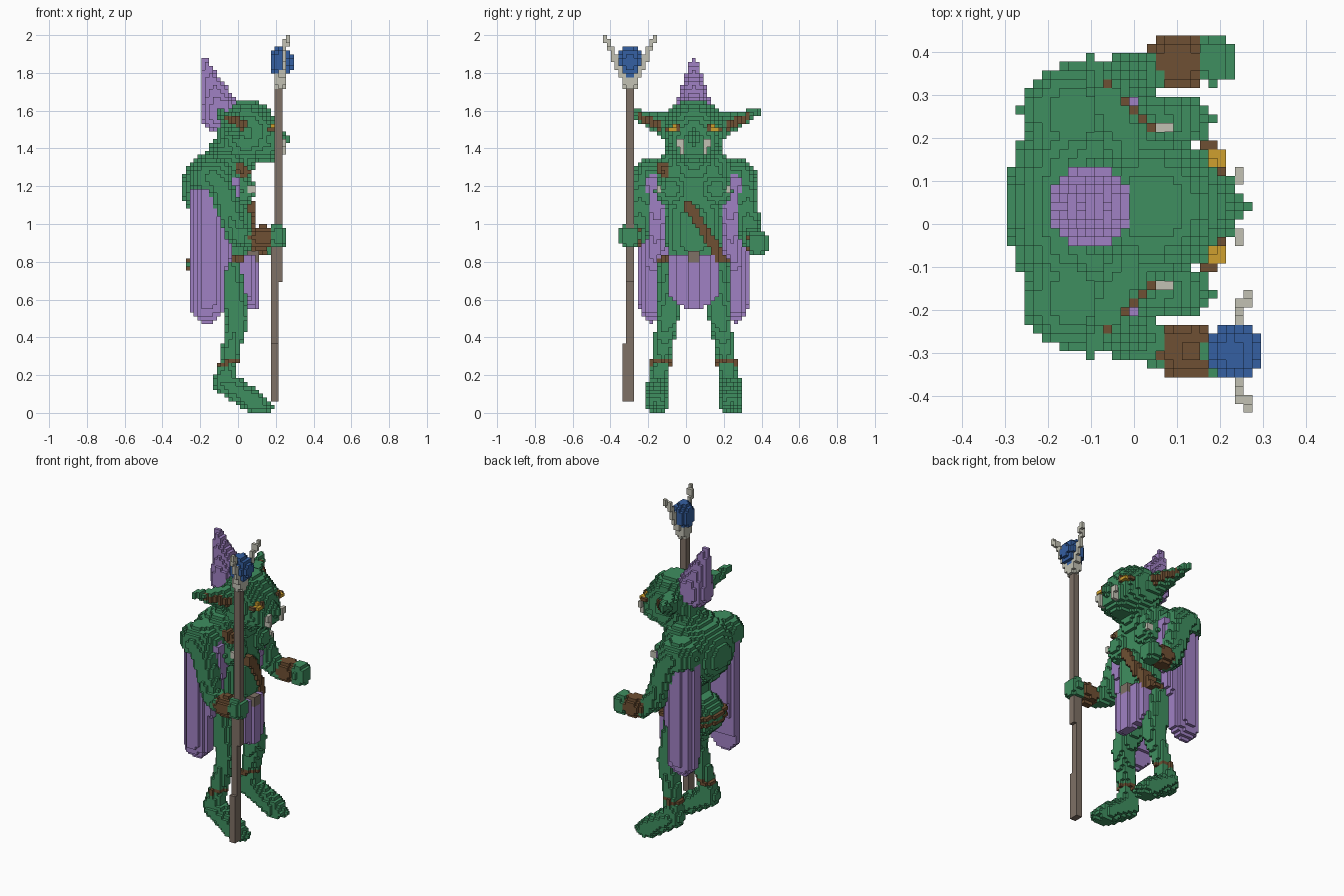
import bpy
import bmesh
import math
from mathutils import Vector

cube = bpy.data.objects.get("Cube")
if cube:
    bpy.data.objects.remove(cube, do_unlink=True)

# Block grid: every part is a solid filled with small cubes
H = 2 / 98
NX, NY, NZ = 29, 43, 98
CY = 0.041          # symmetry plane of the body
cells = {}          # block -> part name
part_colour = {}


def material(name, hex_colour):
    rgb = [int(hex_colour[i:i + 2], 16) / 255 for i in (0, 2, 4)]
    lin = [c / 12.92 if c <= 0.04045 else ((c + 0.055) / 1.055) ** 2.4 for c in rgb]
    m = bpy.data.materials.new(name)
    m.use_nodes = True
    m.diffuse_color = (*lin, 1)
    m.node_tree.nodes["Principled BSDF"].inputs["Base Color"].default_value = (*lin, 1)
    return m


GREEN = material("green skin", "3f8f60")
PURPLE = material("purple cloth", "a081c4")
BROWN = material("brown leather", "6f5033")
WOOD = material("grey wood", "7f7166")
BONE = material("pale bone", "c2c1b3")
BLUE = material("blue crystal", "3560a2")
YELLOW = material("yellow eye", "cfa02e")


# Shapes: each returns (test, low corner, high corner)
def ellipsoid(c, r, power=2.0):
    def test(x, y, z):
        return (abs((x - c[0]) / r[0]) ** power + abs((y - c[1]) / r[1]) ** power
                + abs((z - c[2]) / r[2]) ** power) <= 1
    return test, [a - b for a, b in zip(c, r)], [a + b for a, b in zip(c, r)]


def limb(a, b, ra, rb):
    a, b = Vector(a), Vector(b)
    d = b - a
    length2 = d.length_squared

    def test(x, y, z):
        p = Vector((x, y, z)) - a
        t = min(1, max(0, p.dot(d) / length2))
        return (p - d * t).length <= ra + (rb - ra) * t
    r = max(ra, rb)
    return test, [min(a[i], b[i]) - r for i in range(3)], [max(a[i], b[i]) + r for i in range(3)]


def box(lo, hi, rule=lambda x, y, z: True):
    def test(x, y, z):
        return all(l <= v <= h for l, v, h in zip(lo, (x, y, z), hi)) and rule(x, y, z)
    return test, lo, hi


def fill(name, colour, *shapes):
    part_colour[name] = colour
    for test, lo, hi in shapes:
        rng = []
        for l, h, n, off in zip(lo, hi, (NX, NY, NZ), (NX / 2, NY / 2, 0)):
            rng.append(range(max(0, math.floor(l / H + off)), min(n, math.ceil(h / H + off) + 1)))
        for i in rng[0]:
            for j in rng[1]:
                for k in rng[2]:
                    if test((i + 0.5 - NX / 2) * H, (j + 0.5 - NY / 2) * H, (k + 0.5) * H):
                        cells[i, j, k] = name


def mirrored(s):
    """Point maker: x, distance from the body plane, z."""
    return lambda x, off, z: (x, CY + s * off, z)


SIDES = (("left", 1), ("right", -1))

# Torso
fill("torso", GREEN,
     ellipsoid((-0.12, CY, 1.19), (0.178, 0.26, 0.2)),
     ellipsoid((-0.07, CY, 1.29), (0.14, 0.21, 0.13)),
     limb((-0.05, CY, 1.33), (0.03, CY, 1.42), 0.13, 0.12),
     ellipsoid((-0.03, CY, 1.17), (0.09, 0.18, 0.15)),
     ellipsoid((-0.035, CY, 0.97), (0.105, 0.15, 0.24), 2.5),
     ellipsoid((-0.1, CY, 0.78), (0.168, 0.165, 0.13)))
for side, s in SIDES:
    at = mirrored(s)
    fill(side + "_shoulder", GREEN, ellipsoid(at(-0.138, 0.22, 1.245), (0.128, 0.113, 0.105)))

# Side cape panels with rounded section, narrowing to the hem
for side, s in SIDES:
    def panel(x, y, z, s=s):
        off = (y - CY) * s
        inner = 0.13 if z > 0.9 else 0.13 + 0.07 * (0.9 - z) / 0.4
        return (inner < off and z > 0.475 + 8 * (x + 0.165) ** 2 + 20 * (off - 0.225) ** 2
                and abs((x + 0.155) / 0.092) ** 2.3 + abs((off - 0.2) / 0.09) ** 2.3 <= 1)
    lo, hi = sorted((CY + s * 0.12, CY + s * 0.29))
    fill(side + "_cape_panel", PURPLE, box((-0.25, lo, 0.47), (-0.06, hi, 1.21), panel))

# Legs, chest and arms
for side, s in SIDES:
    at = mirrored(s)
    fill(side + "_leg", GREEN,
         limb(at(-0.07, 0.105, 0.76), at(0.0, 0.14, 0.5), 0.095, 0.06),
         limb(at(0.0, 0.14, 0.5), at(-0.055, 0.17, 0.26), 0.06, 0.045),
         limb(at(-0.055, 0.17, 0.26), at(-0.07, 0.185, 0.16), 0.048, 0.06),
         limb(at(-0.07, 0.185, 0.16), at(0.1, 0.2, 0.05), 0.062, 0.06),
         *[limb(at(0.09, o, 0.04), at(tip, o, 0.03), 0.03, 0.024)
           for o, tip in ((0.17, 0.145), (0.2, 0.165), (0.23, 0.14))])
    fill(side + "_anklet", BROWN, box(
        (-0.12, CY + s * 0.17 - 0.06, 0.24), (0.02, CY + s * 0.17 + 0.06, 0.29),
        lambda x, y, z, s=s: math.hypot(x + 0.055, y - CY - s * 0.17) < 0.056
        and abs(z - 0.265 - 0.25 * (x + 0.055)) < 0.013))

    fill(side + "_pec", GREEN, ellipsoid(at(0.02, 0.12, 1.18), (0.072, 0.085, 0.085)))
    fill(side + "_chest_stud", BONE, limb(at(0.075, 0.184, 1.17), at(0.075, 0.184, 1.2), 0.015, 0.015))
    dx, dz = (0.0, 0.0) if s < 0 else (-0.022, -0.03)
    fill(side + "_arm", GREEN,
         limb(at(-0.09, 0.268, 1.2), at(-0.01, 0.295, 0.95), 0.07, 0.058),
         limb(at(-0.01, 0.295, 0.95), at(0.06, 0.325, 0.92 + dz), 0.06, 0.052))
    fill(side + "_bracer", BROWN,
         limb(at(0.115 + dx, 0.335, 0.925 + dz), at(0.135 + dx, 0.335, 0.93 + dz), 0.064, 0.064))
    fill(side + "_hand", GREEN, ellipsoid(at(0.21 + dx, 0.339, 0.937 + dz * 1.4), (0.05, 0.054, 0.06), 3))
    # Front edge of the cape, running from the collar down inside the arm
    fill(side + "_cape_edge", PURPLE,
         limb(at(-0.015, 0.218, 1.225), at(-0.03, 0.195, 1.1), 0.034, 0.042),
         limb(at(-0.03, 0.195, 1.1), at(-0.085, 0.21, 0.8), 0.045, 0.045))

fill("shoulder_tie", BROWN, limb((0.01, -0.125, 1.31), (0.035, -0.115, 1.27), 0.028, 0.028))

# Belt, loincloth and sash
fill("belt", BROWN, box(
    (-0.28, CY - 0.19, 0.75), (0.1, CY + 0.19, 0.84),
    lambda x, y, z: ((x + 0.095) / 0.178) ** 2 + ((y - CY) / 0.192) ** 2 <= 1
    and (0.795 < z < (0.84 if x > -0.06 else 0.815) or (x < -0.15 and z < 0.775))))
fill("loincloth", PURPLE, box(
    (0.0, CY - 0.14, 0.54), (0.105, CY + 0.14, 0.83),
    lambda x, y, z: 0.05 < x + 2.5 * (y - CY) ** 2 < 0.105 and z > 0.55 + 4 * (y - CY) ** 2))
fill("buckle", WOOD, box((0.06, CY - 0.035, 0.8), (0.112, CY + 0.035, 0.85)))
fill("sash", BROWN, box(
    (0.0, -0.02, 0.79), (0.1, 0.23, 1.13),
    lambda x, y, z: abs(y - (1.12 - z) * 0.62) < 0.032
    and ((x + 0.035) / 0.125) ** 2 + ((y - CY) / 0.22) ** 2 <= 1))

# Head, ears and face
fill("head", GREEN,
     ellipsoid((0.045, CY, 1.485), (0.165, 0.167, 0.178)),
     ellipsoid((0.125, CY, 1.5), (0.09, 0.145, 0.09)),
     ellipsoid((0.145, CY, 1.42), (0.1, 0.125, 0.095)),
     limb((0.17, CY, 1.48), (0.235, CY, 1.45), 0.05, 0.035))
for side, s in SIDES:
    at = mirrored(s)
    fill(side + "_ear", GREEN, limb(at(-0.01, 0.14, 1.52), at(-0.11, 0.355, 1.6), 0.067, 0.012))
    fill(side + "_ear_inner", BROWN, limb(at(0.018, 0.182, 1.525), at(-0.065, 0.29, 1.572), 0.028, 0.015))
    fill(side + "_eye", YELLOW,
         limb(at(0.19, 0.102, 1.5), at(0.19, 0.122, 1.5), 0.017, 0.017),
         limb(at(0.184, 0.102, 1.5), at(0.184, 0.102, 1.52), 0.015, 0.015))
    fill(side + "_brow", BROWN,
         limb(at(0.204, 0.082, 1.5), at(0.204, 0.082, 1.52), 0.008, 0.008),
         limb(at(0.165, 0.143, 1.5), at(0.185, 0.143, 1.5), 0.012, 0.012))
    fill(side + "_tusk", BONE, limb(at(0.235, 0.058, 1.385), at(0.243, 0.075, 1.44), 0.016, 0.017))

# Pointed hat
fill("hat", PURPLE, ellipsoid((-0.1, CY, 1.585), (0.1, 0.1, 0.105)),
     limb((-0.1, CY, 1.62), (-0.178, CY, 1.87), 0.098, 0.014))

# Staff with a crystal held between two prongs
fill("staff", WOOD,
     box((0.17, -0.318, 0.06), (0.215, -0.273, 1.0)),
     box((0.19, -0.318, 0.7), (0.236, -0.273, 1.76)),
     box((0.17, -0.34, 0.06), (0.215, -0.273, 0.37)))
fill("staff_cup", BONE, ellipsoid((0.225, -0.296, 1.76), (0.035, 0.048, 0.04), 3))
fill("crystal", BLUE, ellipsoid((0.23, -0.296, 1.86), (0.066, 0.066, 0.08)))
for side, s in SIDES:
    fill(side + "_prong", BONE,
         limb((0.235, -0.296 + s * 0.045, 1.78), (0.245, -0.296 + s * 0.085, 1.89), 0.016, 0.016),
         limb((0.245, -0.296 + s * 0.085, 1.89), (0.26, -0.296 + s * 0.13, 1.99), 0.017, 0.015))

# Turn the blocks of each part into a mesh of outer faces
AXES = [(a, d) for a in range(3) for d in (0, 1)]
for name, colour in part_colour.items():
    bm = bmesh.new()
    corners = {}

    def corner(p):
        if p not in corners:
            corners[p] = bm.verts.new(((p[0] - NX / 2) * H, (p[1] - NY / 2) * H, p[2] * H))
        return corners[p]

    for cell in [c for c, n in cells.items() if n == name]:
        for axis, d in AXES:
            near = list(cell)
            near[axis] += 2 * d - 1
            if tuple(near) in cells:
                continue
            ring = []
            for u, v in ((0, 0), (1, 0), (1, 1), (0, 1)):
                p = list(cell)
                p[axis] += d
                p[(axis + 1) % 3] += u
                p[(axis + 2) % 3] += v
                ring.append(corner(tuple(p)))
            bm.faces.new(ring if d else ring[::-1])
    if bm.faces:
        mesh = bpy.data.meshes.new(name)
        bm.to_mesh(mesh)
        mesh.materials.append(colour)
        bpy.context.scene.collection.objects.link(bpy.data.objects.new(name, mesh))
    bm.free()
